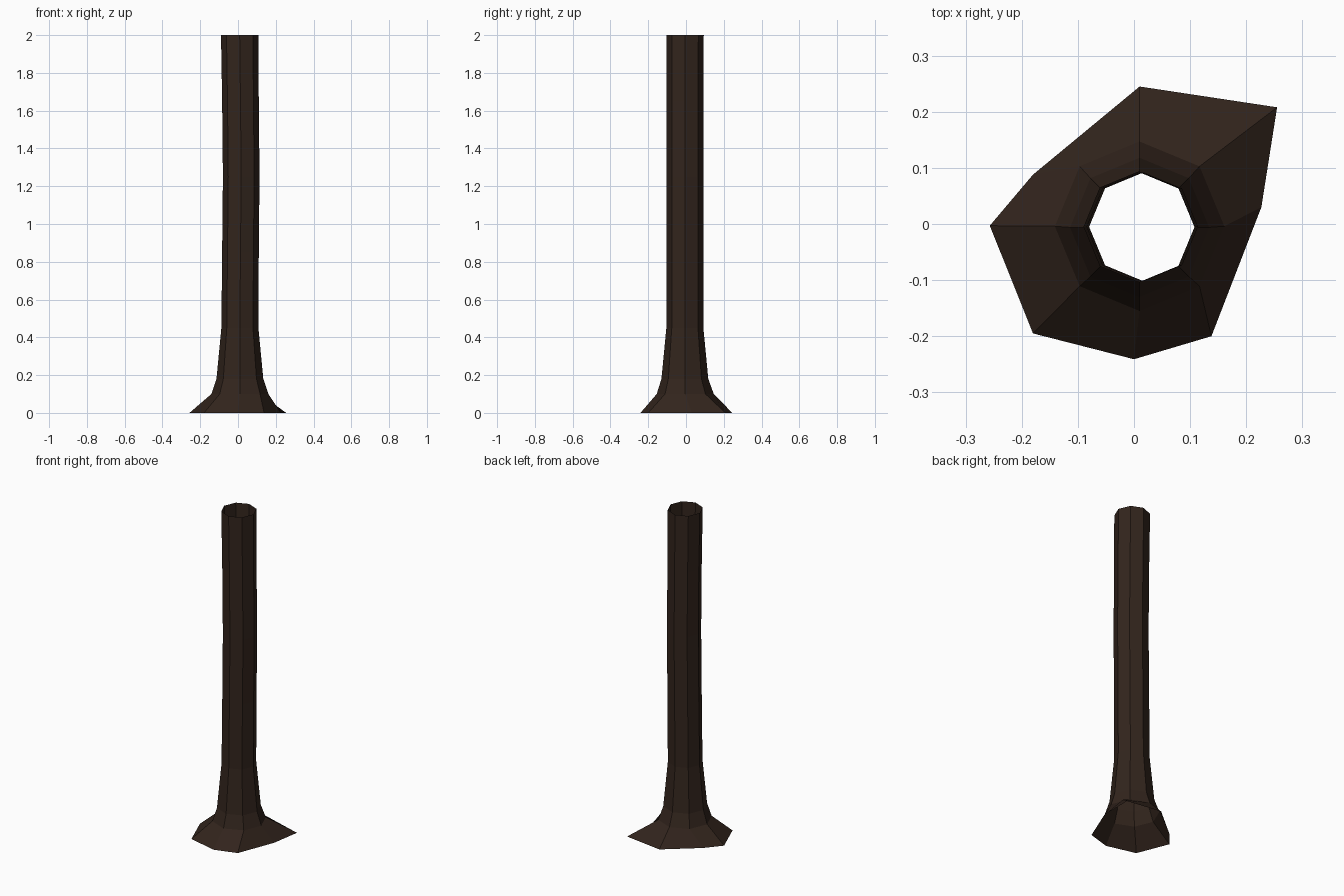
import bpy, bmesh
from math import sin, cos, pi

if "Cube" in bpy.data.objects:
    bpy.data.objects.remove(bpy.data.objects["Cube"])

SIDES = 8

# Trunk cross-sections: height, centre x, centre y, radius
RINGS = [
    (0.10, 0.010, -0.004, 0.151),
    (0.18, 0.010, -0.006, 0.124),
    (0.45, 0.010, -0.006, 0.098),
    (0.85, 0.013, -0.005, 0.097),
    (1.25, 0.017, -0.005, 0.097),
    (1.65, 0.013, -0.005, 0.097),
    (2.00, 0.009, -0.005, 0.099),
]

# Irregular root outline on the ground, anticlockwise from +x
ROOTS = [(0.227, 0.03), (0.255, 0.208), (0.01, 0.245), (-0.18, 0.088),
         (-0.257, -0.003), (-0.18, -0.195), (0.0, -0.241), (0.138, -0.2)]


def ring_points(z, cx, cy, r):
    return [(cx + r * cos(2 * pi * i / SIDES), cy + r * sin(2 * pi * i / SIDES), z)
            for i in range(SIDES)]


# Open-ended trunk flaring into the roots
bm = bmesh.new()
sections = [[(x, y, 0.0) for x, y in ROOTS]] + [ring_points(*r) for r in RINGS]
loops = [[bm.verts.new(p) for p in s] for s in sections]
for low, high in zip(loops, loops[1:]):
    for i in range(SIDES):
        j = (i + 1) % SIDES
        bm.faces.new((low[i], low[j], high[j], high[i]))

mesh = bpy.data.meshes.new("tree_trunk")
bm.to_mesh(mesh)
bm.free()
trunk = bpy.data.objects.new("tree_trunk", mesh)
bpy.context.collection.objects.link(trunk)

# Dark brown bark
bark = bpy.data.materials.new("bark")
bark.diffuse_color = (0.032, 0.018, 0.012, 1.0)
bark.use_nodes = True
bark.node_tree.nodes["Principled BSDF"].inputs["Base Color"].default_value = bark.diffuse_color
mesh.materials.append(bark)
